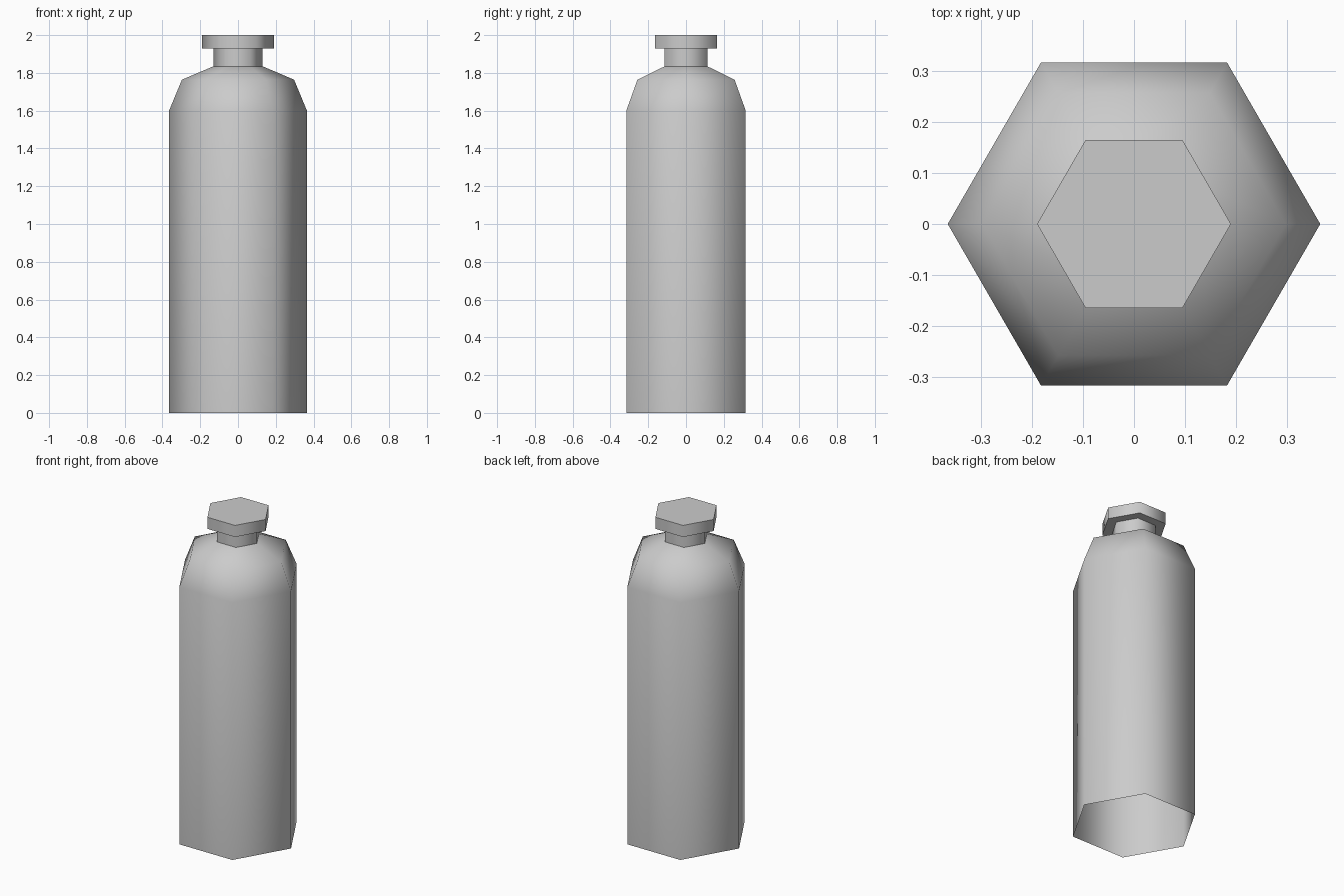
import bpy, bmesh
from math import cos, sin, radians

if "Cube" in bpy.data.objects:
    bpy.data.objects.remove(bpy.data.objects["Cube"])

SIDES = 6


def lathe(name, profile, cap_bottom=False, cap_top=False):
    """Sweep a (radius, z) profile around z with hexagonal rings."""
    bm = bmesh.new()
    rings = []
    for r, z in profile:
        rings.append([bm.verts.new((r * cos(radians(60 * i)), r * sin(radians(60 * i)), z))
                      for i in range(SIDES)])
    for low, high in zip(rings, rings[1:]):
        for i in range(SIDES):
            j = (i + 1) % SIDES
            bm.faces.new((low[i], low[j], high[j], high[i]))
    if cap_bottom:
        bm.faces.new(rings[0][::-1])
    if cap_top:
        bm.faces.new(rings[-1])
    mesh = bpy.data.meshes.new(name)
    bm.to_mesh(mesh)
    bm.free()
    obj = bpy.data.objects.new(name, mesh)
    bpy.context.collection.objects.link(obj)
    # Smooth around the hexagon, sharp at the rims
    bpy.ops.object.select_all(action='DESELECT')
    obj.select_set(True)
    bpy.context.view_layer.objects.active = obj
    bpy.ops.object.shade_smooth_by_angle(angle=radians(62))
    return obj


# Bottle body with sloped shoulders, open underneath
lathe("bottle_body", [(0.365, 0), (0.365, 1.6), (0.297, 1.764), (0.13, 1.835)])

# Narrow neck
lathe("bottle_neck", [(0.13, 1.835), (0.13, 1.928)])

# Wide stopper
lathe("bottle_cap", [(0.19, 1.928), (0.19, 2.0)], cap_bottom=True, cap_top=True)
